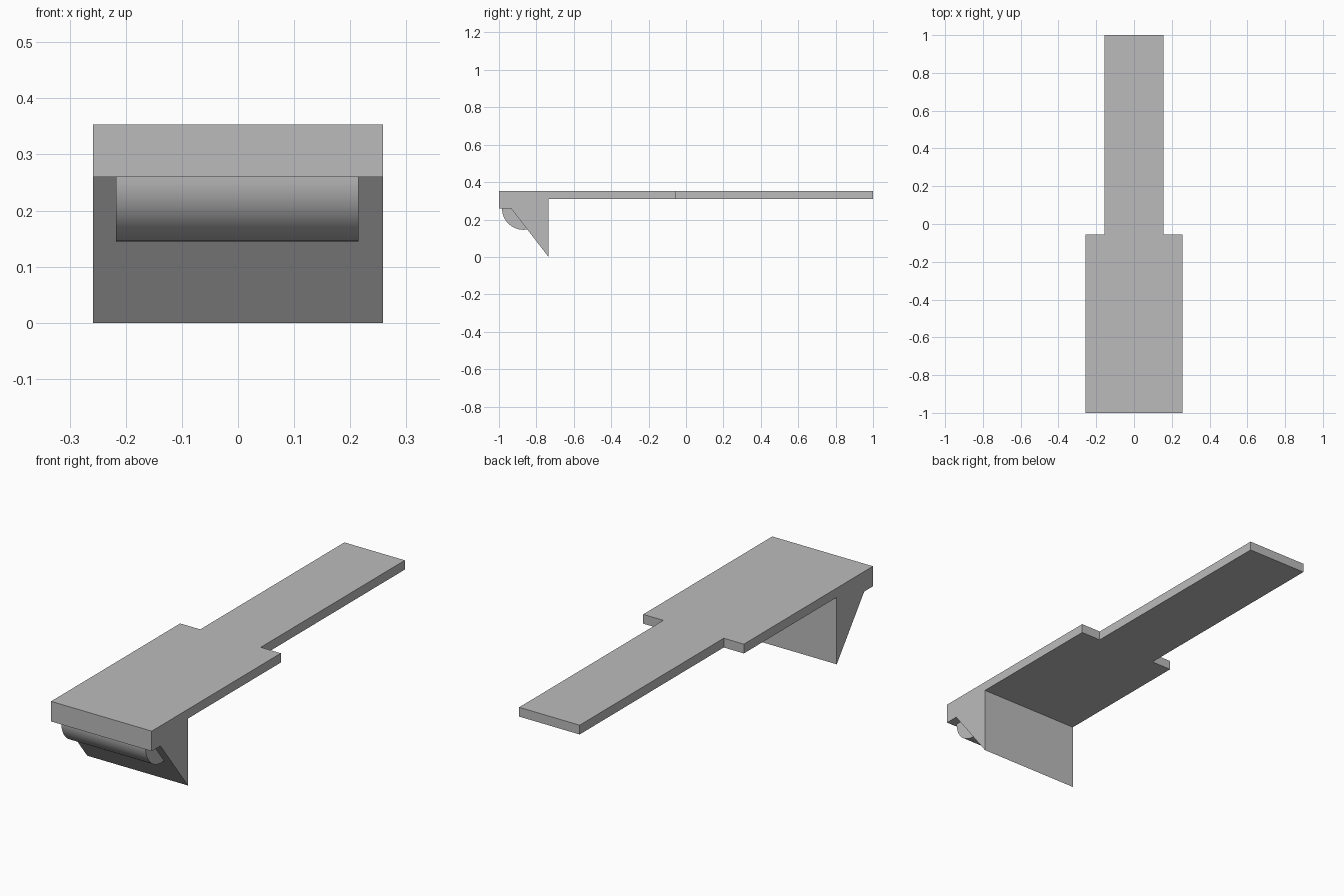
import bpy, bmesh, math
from mathutils import Vector

cube = bpy.data.objects.get("Cube")
if cube:
    bpy.data.objects.remove(cube, do_unlink=True)

grey = bpy.data.materials.new("plain grey")
grey.use_nodes = True
colour = (0.5, 0.5, 0.5, 1)
grey.diffuse_color = colour
grey.node_tree.nodes["Principled BSDF"].inputs["Base Color"].default_value = colour

HALF, NECK_HALF = 0.258, 0.155
TOP, DECK, LIP = 0.353, 0.31, 0.26
SHOULDER, WEDGE_BACK = -0.055, -0.735


def extrude_profile(points, x0, x1):
    """Sweep a (y, z) outline along x into a closed solid."""
    bm = bmesh.new()
    face = bm.faces.new([bm.verts.new((x0, y, z)) for y, z in points])
    ext = bmesh.ops.extrude_face_region(bm, geom=[face], use_keep_orig=True)["geom"]
    verts = [v for v in ext if isinstance(v, bmesh.types.BMVert)]
    bmesh.ops.translate(bm, verts=verts, vec=(x1 - x0, 0, 0))
    bmesh.ops.recalc_face_normals(bm, faces=bm.faces)
    return bm


def finish(bm, name):
    bmesh.ops.recalc_face_normals(bm, faces=bm.faces)
    mesh = bpy.data.meshes.new(name)
    bm.to_mesh(mesh)
    bm.free()
    mesh.materials.append(grey)
    obj = bpy.data.objects.new(name, mesh)
    bpy.context.collection.objects.link(obj)
    return obj


# Wide deck with front lip and hanging wedge
bm = extrude_profile([(-1, TOP), (-1, LIP), (-0.936, LIP), (WEDGE_BACK, 0),
                      (WEDGE_BACK, DECK), (SHOULDER, DECK), (SHOULDER, TOP)],
                     -HALF, HALF)

# Narrow tongue pulled out of the middle of the deck's back face
for x in (-NECK_HALF, NECK_HALF):
    bmesh.ops.bisect_plane(bm, geom=bm.verts[:] + bm.edges[:] + bm.faces[:],
                           plane_co=(x, 0, 0), plane_no=(1, 0, 0))
back = [f for f in bm.faces
        if all(abs(v.co.y - SHOULDER) < 0.001 for v in f.verts)
        and abs(f.calc_center_median().x) < 0.01]
tip = bmesh.ops.extrude_discrete_faces(bm, faces=back)["faces"]
for face in tip:
    bmesh.ops.translate(bm, verts=face.verts, vec=Vector((0, 1 - SHOULDER, 0)))
bmesh.ops.dissolve_limit(bm, angle_limit=0.01, verts=bm.verts, edges=bm.edges)
finish(bm, "deck_and_wedge")

# Rounded roll tucked between lip and wedge
RADIUS, STEPS = 0.115, 32
arc = [(-0.869 + RADIUS * math.cos(a), LIP + RADIUS * math.sin(a))
       for a in (math.pi * (1 + i / STEPS) for i in range(STEPS + 1))]
roll = finish(extrude_profile(arc, -0.217, 0.215), "front_roll")
bpy.context.view_layer.objects.active = roll
roll.select_set(True)
bpy.ops.object.shade_smooth_by_angle(angle=math.radians(30))
